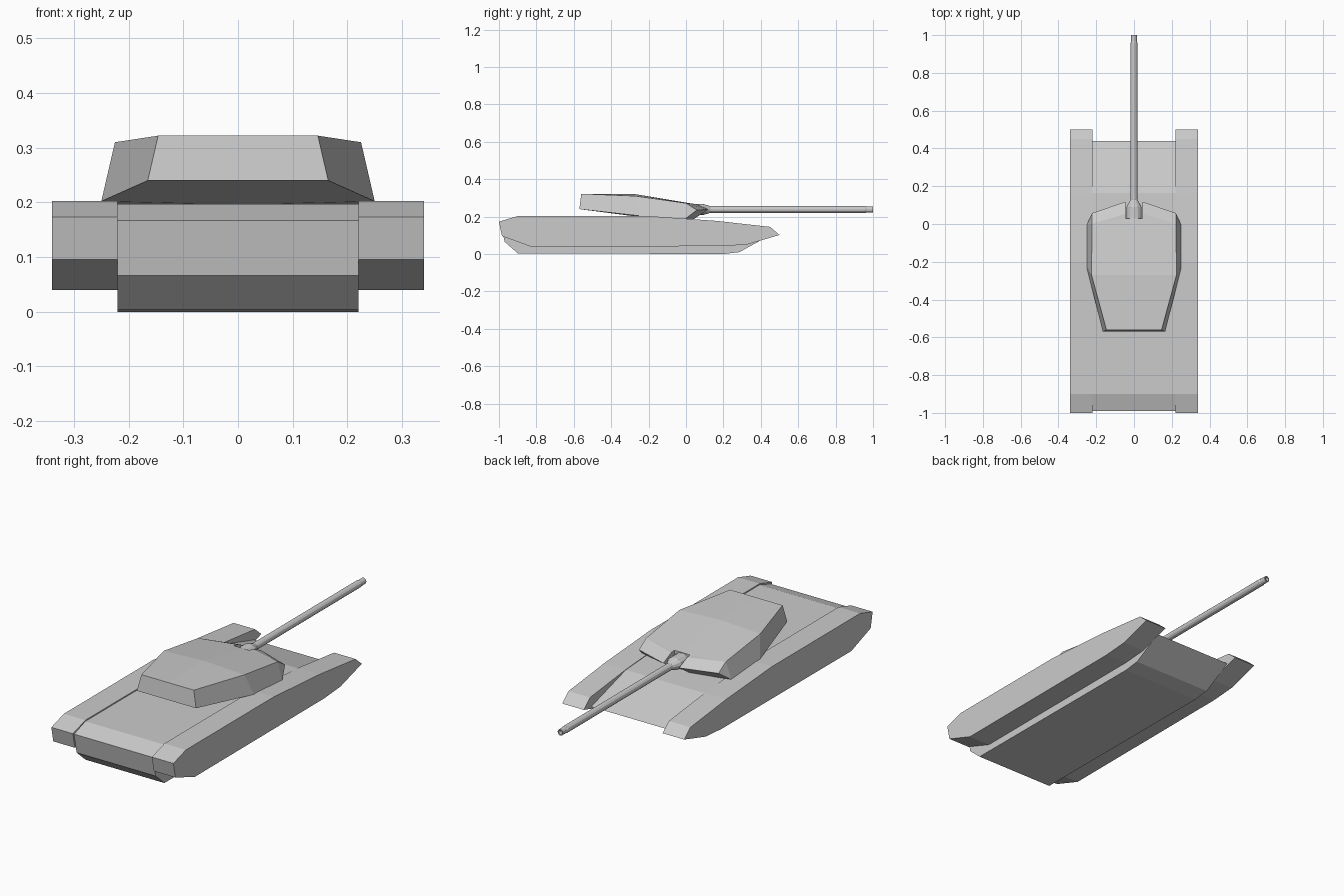
import bpy, math

if "Cube" in bpy.data.objects:
    bpy.data.objects.remove(bpy.data.objects["Cube"])


def make_object(name, verts, faces):
    mesh = bpy.data.meshes.new(name)
    mesh.from_pydata(verts, [], faces)
    mesh.update()
    obj = bpy.data.objects.new(name, mesh)
    bpy.context.collection.objects.link(obj)
    import bmesh
    bm = bmesh.new()
    bm.from_mesh(mesh)
    bmesh.ops.recalc_face_normals(bm, faces=bm.faces)
    bm.to_mesh(mesh)
    bm.free()
    return obj


def extrude_profile(name, profile, x0, x1):
    """Solid from a side (y, z) profile between two x positions."""
    n = len(profile)
    verts = [(x, y, z) for x in (x0, x1) for y, z in profile]
    faces = [tuple(range(n)), tuple(range(n, 2 * n))]
    faces += [(i, (i + 1) % n, n + (i + 1) % n, n + i) for i in range(n)]
    return make_object(name, verts, faces)


# Hull tub between the tracks
hull = [(-0.9, 0.197), (-0.99, 0.167), (-0.97, 0.066), (-0.9, 0.004), (0.2, 0),
        (0.285, 0.01), (0.44, 0.095), (0.165, 0.175), (-0.2, 0.197)]
extrude_profile("hull", hull, -0.22, 0.22)

# Track sponsons on both sides
track = [(-0.9, 0.203), (-1.0, 0.173), (-0.984, 0.096), (-0.83, 0.04), (0.2, 0.042),
         (0.33, 0.052), (0.5, 0.102), (0.45, 0.145), (0.165, 0.177), (-0.2, 0.203)]
for side, s in (("left", -1), ("right", 1)):
    extrude_profile("track_" + side, track, s * 0.22, s * 0.34)

# Turret, one half with named corners, then mirrored
P = {
    # roof edge
    "R0": (0.146, -0.56, 0.322), "R1": (0.225, -0.27, 0.31),
    "R2": (0.222, 0.0, 0.272), "R3": (0.044, 0.055, 0.267),
    # lower edge
    "L0": (0.165, -0.57, 0.24), "L1": (0.25, -0.23, 0.202),
    "L2": (0.25, -0.005, 0.187), "L3": (0.044, 0.04, 0.185),
    # nose edge
    "N2": (0.222, 0.058, 0.235), "N3": (0.044, 0.118, 0.238),
    # gun notch corners
    "BT": (0.044, 0.03, 0.27), "BB": (0.044, 0.03, 0.185),
    # centre line
    "C0": (0, -0.56, 0.322), "C1": (0, -0.27, 0.32), "C2": (0, 0.03, 0.27),
    "D0": (0, -0.57, 0.24), "D1": (0, -0.23, 0.196), "D2": (0, 0.03, 0.185),
}
half_faces = ["R0 C0 C1 R1", "R1 C1 C2 BT R2", "BT R3 R2", "R0 R1 L1 L0",
              "R1 R2 L2 L1", "R2 N2 L2", "R2 R3 N3 N2", "N2 N3 L3 L2",
              "BT BB L3 N3 R3", "BT C2 D2 BB", "L0 L1 D1 D0",
              "L1 L2 L3 BB D2 D1", "R0 L0 D0 C0"]
keys = list(P)
turret = make_object("turret", list(P.values()),
                     [[keys.index(k) for k in f.split()] for f in half_faces])
turret.modifiers.new("mirror", 'MIRROR').use_clip = True

# Gun barrel with flattened root, stepped muzzle and bore: (y, half width, half height)
rings = [(0.03, 0.04, 0.03), (0.09, 0.04, 0.03), (0.13, 0.018, 0.018),
         (0.96, 0.018, 0.018), (0.965, 0.015, 0.016), (1.0, 0.015, 0.016),
         (1.0, 0.01, 0.01), (0.96, 0.01, 0.01)]
N = 12
verts = [(rx * math.cos(a), y, 0.238 + rz * math.sin(a))
         for y, rx, rz in rings
         for a in (2 * math.pi * i / N for i in range(N))]
last = (len(rings) - 1) * N
faces = [tuple(range(N)), tuple(range(last, last + N))]
faces += [(r * N + i, r * N + (i + 1) % N, (r + 1) * N + (i + 1) % N, (r + 1) * N + i)
          for r in range(len(rings) - 1) for i in range(N)]
make_object("gun_barrel", verts, faces)
